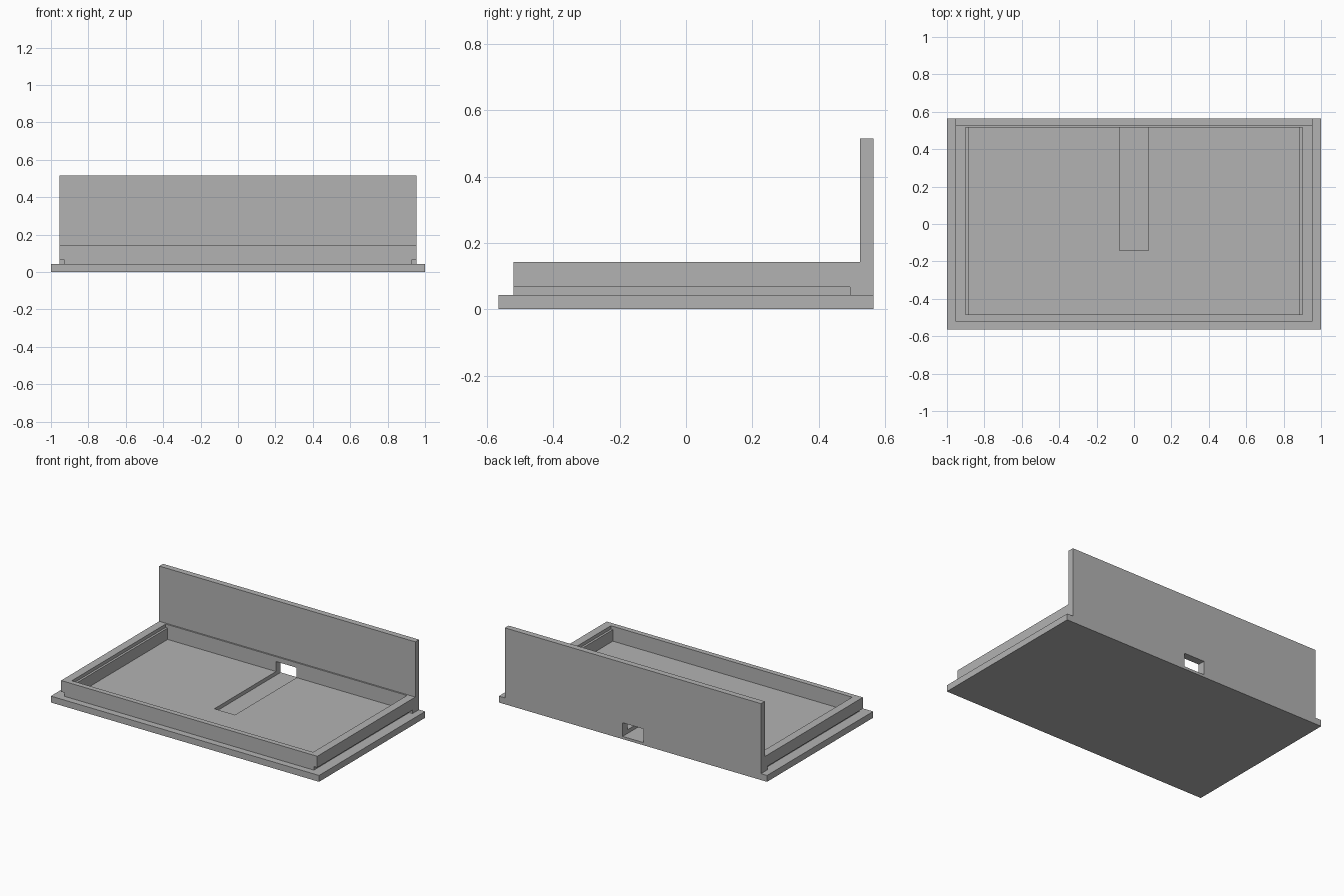
import bpy
import bmesh

cube = bpy.data.objects.get("Cube")
if cube:
    bpy.data.objects.remove(cube, do_unlink=True)

grey = bpy.data.materials.new("plain_grey")
grey.use_nodes = True
colour = (0.45, 0.45, 0.45, 1)
grey.diffuse_color = colour
grey.node_tree.nodes["Principled BSDF"].inputs["Base Color"].default_value = colour


def prism(name, profile, x0, x1):
    """Extrude a closed (y, z) profile along x."""
    bm = bmesh.new()
    face = bm.faces.new([bm.verts.new((x0, y, z)) for y, z in profile])
    out = bmesh.ops.extrude_face_region(bm, geom=[face])
    moved = [v for v in out["geom"] if isinstance(v, bmesh.types.BMVert)]
    bmesh.ops.translate(bm, verts=moved, vec=(x1 - x0, 0, 0))
    bmesh.ops.recalc_face_normals(bm, faces=bm.faces)
    mesh = bpy.data.meshes.new(name)
    bm.to_mesh(mesh)
    bm.free()
    mesh.materials.append(grey)
    obj = bpy.data.objects.new(name, mesh)
    bpy.context.collection.objects.link(obj)
    return obj


def box(name, x0, x1, y0, y1, z0, z1):
    return prism(name, [(y0, z0), (y1, z0), (y1, z1), (y0, z1)], x0, x1)


def combine(target, tool, operation):
    """Apply a boolean and remove the tool object."""
    mod = target.modifiers.new("combine", "BOOLEAN")
    mod.operation = operation
    mod.solver = "EXACT"
    mod.object = tool
    bpy.context.view_layer.objects.active = target
    bpy.ops.object.modifier_apply(modifier=mod.name)
    bpy.data.objects.remove(tool, do_unlink=True)


BACK, FLOOR, RIM, PANEL = 0.565, 0.043, 0.143, 0.515

# Base plate, with the rim and the tall back panel as one stepped profile
tray = box("tray_with_back_panel", -1, 1, -BACK, BACK, 0, FLOOR)
shell = prism("rim_and_panel", [(-0.52, FLOOR), (BACK, FLOOR), (BACK, PANEL),
                                (0.525, PANEL), (0.525, RIM), (-0.52, RIM)], -0.955, 0.955)
combine(tray, shell, "UNION")

# Shallow cavity with a small ledge along both ends
combine(tray, box("cavity", -0.885, 0.885, -0.485, 0.515, FLOOR, 0.2), "DIFFERENCE")
combine(tray, box("ledge", -0.9, 0.9, -0.485, 0.515, 0.12, 0.2), "DIFFERENCE")

# Floor channel running out through the back
combine(tray, box("channel", -0.077, 0.077, -0.142, 0.7, 0.018, 0.11), "DIFFERENCE")

# Undercut grooves along the outer sides
for x0, x1 in ((-1.1, -0.93), (0.93, 1.1)):
    combine(tray, box("groove", x0, x1, -0.7, 0.495, FLOOR, 0.067), "DIFFERENCE")
